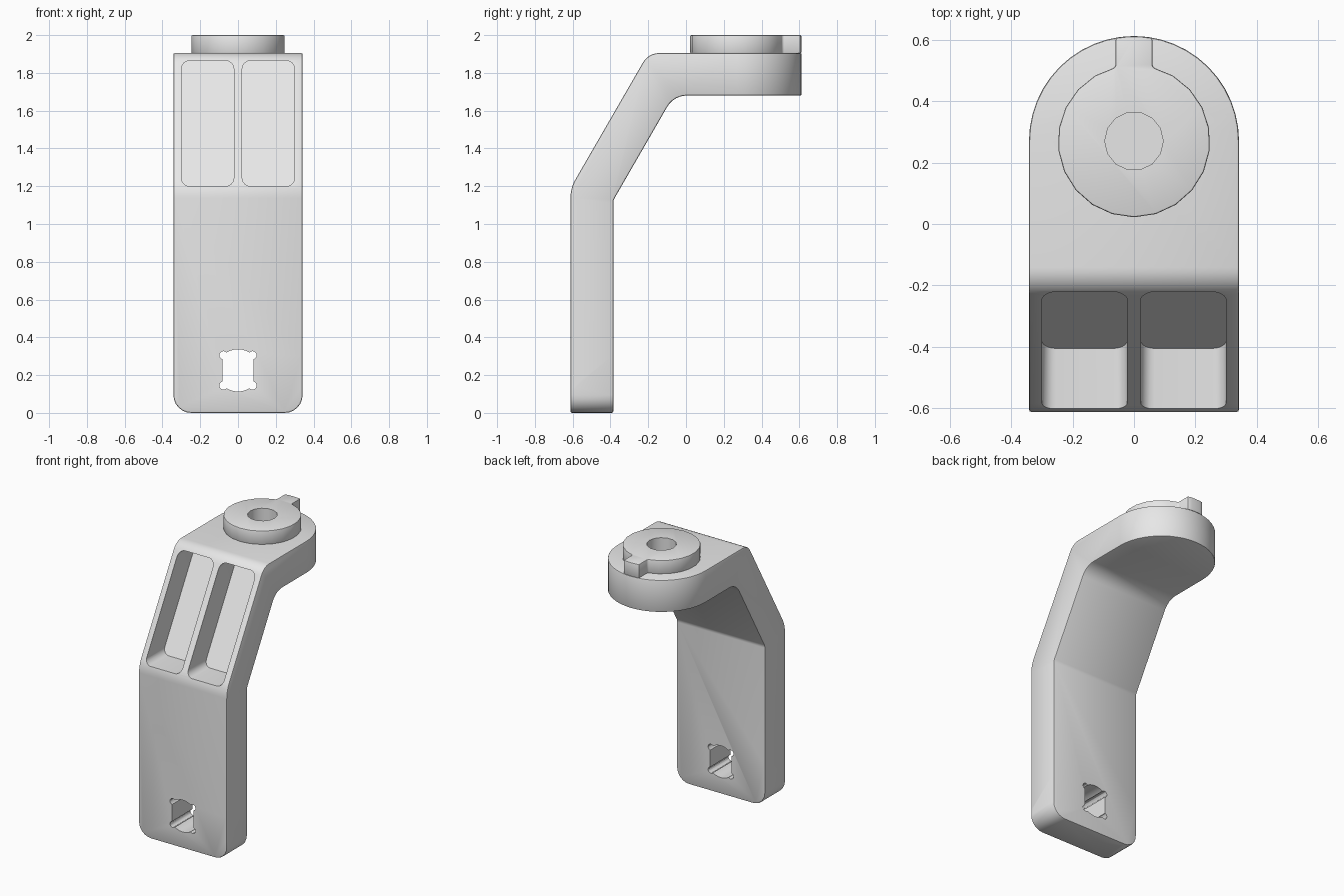
import bpy, bmesh
from math import sin, cos, tan, pi, radians, asin
from mathutils import Vector

if "Cube" in bpy.data.objects:
    bpy.data.objects.remove(bpy.data.objects["Cube"])

grey = bpy.data.materials.new("plain grey")
grey.use_nodes = True
grey.diffuse_color = (0.8, 0.8, 0.8, 1)
grey.node_tree.nodes["Principled BSDF"].inputs["Base Color"].default_value = (0.8, 0.8, 0.8, 1)

# Which 3D point a 2D outline point (u, v) at depth d becomes
PLANES = {
    "side": lambda u, v, d: (d, u, v),
    "front": lambda u, v, d: (u, d, v),
    "top": lambda u, v, d: (u, v, d),
}


def arc(cx, cy, r, a0, a1, n):
    return [(cx + r * cos(a0 + (a1 - a0) * i / n), cy + r * sin(a0 + (a1 - a0) * i / n))
            for i in range(n + 1)]


def rounded(corners, n=6):
    """Outline from (u, v, radius) corners, each filleted."""
    out = []
    for i, (u, v, r) in enumerate(corners):
        p = Vector((u, v))
        if r == 0:
            out.append((u, v))
            continue
        a = (Vector(corners[i - 1][:2]) - p).normalized()
        b = (Vector(corners[(i + 1) % len(corners)][:2]) - p).normalized()
        half = a.angle(b) / 2
        centre = p + (a + b).normalized() * r / sin(half)
        s = p + a * r / tan(half) - centre
        e = p + b * r / tan(half) - centre
        total = s.angle(e)
        for k in range(n + 1):
            t = total * k / n
            q = centre + (s * sin(total - t) + e * sin(t)) / sin(total)
            out.append((q.x, q.y))
    return out


def prism(name, outline, plane, d0, d1):
    """Extrude an outline between two depths."""
    bm = bmesh.new()
    to3d = PLANES[plane]
    face = bm.faces.new([bm.verts.new(to3d(u, v, d0)) for u, v in outline])
    ext = bmesh.ops.extrude_face_region(bm, geom=[face])
    shift = Vector(to3d(0, 0, d1 - d0))
    bmesh.ops.translate(bm, verts=[g for g in ext["geom"] if isinstance(g, bmesh.types.BMVert)], vec=shift)
    bmesh.ops.recalc_face_normals(bm, faces=bm.faces)
    mesh = bpy.data.meshes.new(name)
    bm.to_mesh(mesh)
    bm.free()
    mesh.materials.append(grey)
    obj = bpy.data.objects.new(name, mesh)
    bpy.context.collection.objects.link(obj)
    return obj


def activate(obj):
    bpy.ops.object.select_all(action="DESELECT")
    obj.select_set(True)
    bpy.context.view_layer.objects.active = obj


def combine(obj, other, operation, keep=False):
    activate(obj)
    mod = obj.modifiers.new("combine", "BOOLEAN")
    mod.operation, mod.object, mod.solver = operation, other, "EXACT"
    bpy.ops.object.modifier_apply(modifier=mod.name)
    if not keep:
        bpy.data.objects.remove(other)


def soften(obj, width, angle=40):
    activate(obj)
    mod = obj.modifiers.new("soft edges", "BEVEL")
    mod.width, mod.segments, mod.limit_method = width, 2, "ANGLE"
    mod.angle_limit = radians(angle)
    bpy.ops.object.modifier_apply(modifier=mod.name)


W, Y0, Y1 = 0.342, -0.612, 0.612     # half width, front and back
CY = Y1 - W                          # centre of the round head
TOP = 1.905

# Bent arm: side profile trimmed by the rounded plan and rounded foot
arm = prism("bent_arm", rounded([
    (Y0, 0, 0), (Y0, 1.19, 0.2), (-0.199, TOP, 0.1), (Y1 + 0.1, TOP, 0),
    (Y1 + 0.1, 1.68, 0), (-0.065, 1.68, 0.12), (-0.385, 1.125, 0.05), (-0.385, 0, 0)]),
    "side", -W - 0.1, W + 0.1)
plan = arc(0, CY, W, 0, pi, 24) + [(-W, Y0 - 0.1), (W, Y0 - 0.1)]
combine(arm, prism("plan_trim", plan, "top", -0.1, 2.1), "INTERSECT")
foot = rounded([(-W - 0.1, 2.1, 0), (-W - 0.1, 0.3, 0), (-W, 0.3, 0), (-W, 0, 0.095),
                (W, 0, 0.095), (W, 0.3, 0), (W + 0.1, 0.3, 0), (W + 0.1, 2.1, 0)])
combine(arm, prism("foot_trim", foot, "front", -1, 1), "INTERSECT")
soften(arm, 0.008)

# Two pockets cut straight back into the sloped face, floor parallel to it
for side in (-1, 1):
    window = rounded([(side * 0.022, 1.2, 0.045), (side * 0.3, 1.2, 0.045),
                      (side * 0.3, 1.865, 0.045), (side * 0.022, 1.865, 0.045)])
    pocket = prism("pocket_cutter", window, "front", -1, 0)
    for v in pocket.data.vertices:
        if v.co.y > -0.5:
            v.co.y = -0.405 + (v.co.z - 1.2) / tan(radians(60))
    combine(arm, pocket, "DIFFERENCE")

# Keyed opening near the foot: square with bowed ends and relieved corners
HZ = 0.225
a = asin(0.075 / 0.112)
bow = arc(0, HZ, 0.112, pi / 2 + a, pi / 2 - a, 8)
bow += arc(0, HZ, 0.112, -pi / 2 + a, -pi / 2 - a, 8)
bow = [(-0.082, HZ + 0.083)] + bow[:9] + [(0.082, HZ + 0.083), (0.082, HZ - 0.083)] \
    + bow[9:] + [(-0.082, HZ - 0.083)]
combine(arm, prism("opening_cutter", bow, "front", -1, 0), "DIFFERENCE")
for sx in (-1, 1):
    for sz in (-1, 1):
        relief = arc(sx * 0.077, HZ + sz * 0.08, 0.022, 0, 2 * pi, 12)[:-1]
        combine(arm, prism("relief_cutter", relief, "front", -1, 0), "DIFFERENCE")

# Round collar with a key reaching the back rim
R, K = 0.248, 0.06
k = asin(K / R)
tip = asin(K / W)
ring = arc(0, CY, R, pi / 2 + k, 5 * pi / 2 - k, 20)
key = arc(0, CY, W - 0.001, pi / 2 - tip, pi / 2 + tip, 4)
corners = [(u, v, 0.015 if i in (0, 20) else 0) for i, (u, v) in enumerate(ring)]
corners += [(u, v, 0) for u, v in key]
collar = prism("keyed_collar", rounded(corners, 3), "top", TOP - 0.002, 2.0)
soften(collar, 0.006, 50)

# Blind bore through the collar into the head
bore = prism("bore_cutter", arc(0, CY, 0.095, 0, 2 * pi, 14)[:-1], "top", 1.76, 2.1)
combine(arm, bore, "DIFFERENCE", keep=True)
combine(collar, bore, "DIFFERENCE")

for obj in (arm, collar):
    activate(obj)
    bpy.ops.object.shade_smooth_by_angle(angle=radians(30))
